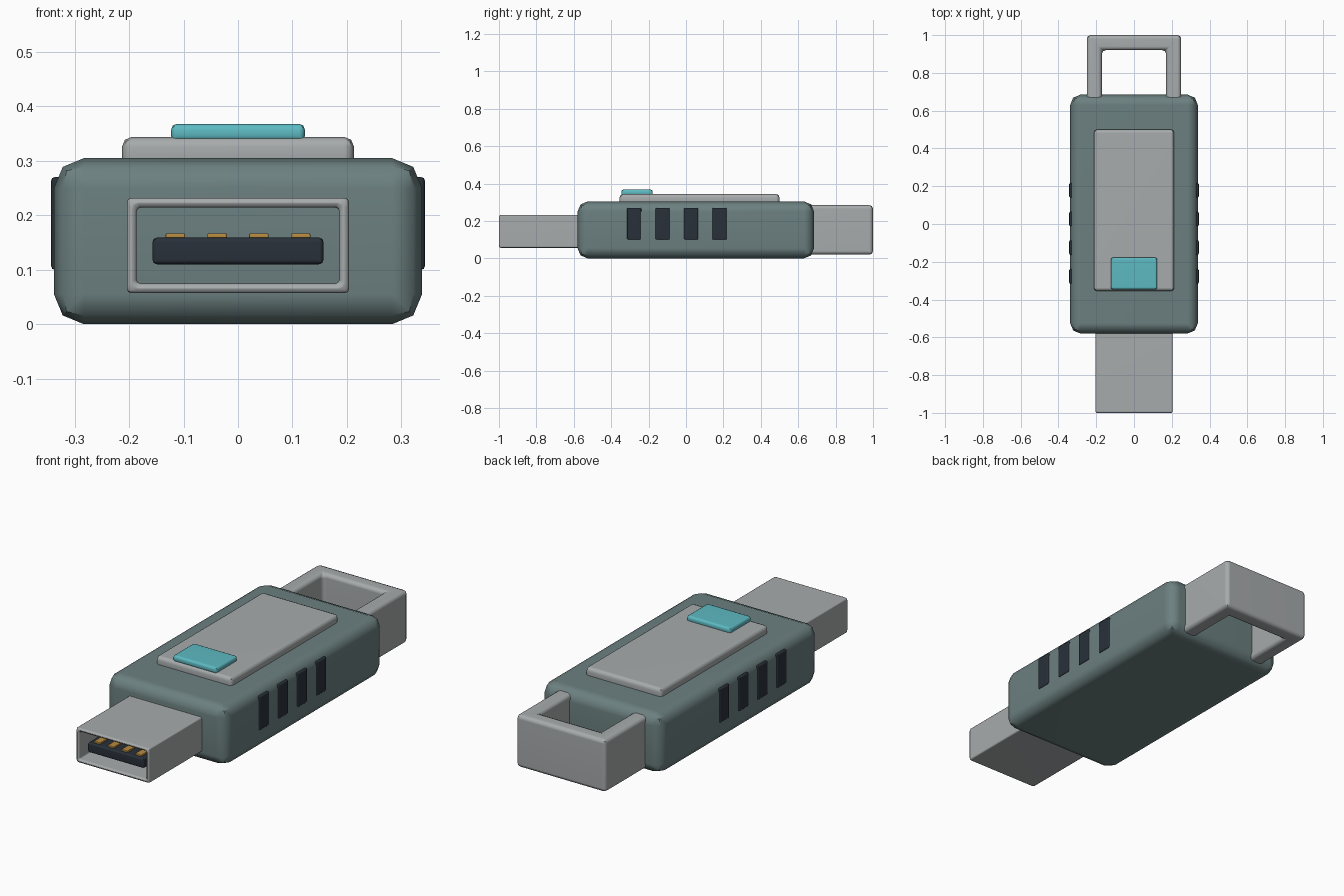
import bpy
import bmesh
from mathutils import Vector

default = bpy.data.objects.get("Cube")
if default:
    bpy.data.objects.remove(default, do_unlink=True)


def material(name, r, g, b):
    m = bpy.data.materials.new(name)
    m.use_nodes = True
    m.diffuse_color = (r, g, b, 1)
    m.node_tree.nodes["Principled BSDF"].inputs["Base Color"].default_value = (r, g, b, 1)
    return m


casing = material("grey green casing", 0.15, 0.215, 0.215)
metal = material("light grey metal", 0.39, 0.41, 0.415)
dark = material("dark slate plastic", 0.022, 0.03, 0.042)
gold = material("gold contact", 0.47, 0.25, 0.05)
teal = material("teal button", 0.11, 0.49, 0.54)


def finish(bm, name, mat, bevel, segments=2):
    """Round every edge, then make a smooth shaded object."""
    bmesh.ops.recalc_face_normals(bm, faces=bm.faces)
    bmesh.ops.bevel(bm, geom=bm.edges[:], offset=bevel, segments=segments,
                    profile=0.5, affect='EDGES', clamp_overlap=True)
    mesh = bpy.data.meshes.new(name)
    bm.to_mesh(mesh)
    bm.free()
    mesh.materials.append(mat)
    obj = bpy.data.objects.new(name, mesh)
    bpy.context.collection.objects.link(obj)
    bpy.ops.object.select_all(action='DESELECT')
    obj.select_set(True)
    bpy.context.view_layer.objects.active = obj
    bpy.ops.object.shade_smooth_by_angle(angle=0.8)
    obj.modifiers.new("flat_face_normals", 'WEIGHTED_NORMAL').keep_sharp = True
    return obj


def box_mesh(low, high):
    low, high = Vector(low), Vector(high)
    bm = bmesh.new()
    bmesh.ops.create_cube(bm, size=1)
    bmesh.ops.scale(bm, vec=high - low, verts=bm.verts)
    bmesh.ops.translate(bm, vec=(low + high) / 2, verts=bm.verts)
    return bm


def box(name, low, high, mat, bevel, segments=2):
    return finish(box_mesh(low, high), name, mat, bevel, segments)


# Main casing with raised top plate and button
box("casing", (-0.338, -0.58, 0), (0.338, 0.685, 0.305), casing, 0.055)
box("top_plate", (-0.213, -0.355, 0.28), (0.213, 0.5, 0.344), metal, 0.018)
box("slide_button", (-0.123, -0.346, 0.335), (0.123, -0.178, 0.368), teal, 0.011)

# Grip ribs on both sides
for side, sign in (("left", 1), ("right", -1)):
    for i in range(4):
        y = -0.277 + 0.152 * i
        xs = sorted((sign * 0.318, sign * 0.343))
        box(f"{side}_grip_{i + 1}", (xs[0], y - 0.038, 0.1), (xs[1], y + 0.038, 0.27),
            dark, 0.006)

# Connector shell: a block hollowed from its front face
bm = box_mesh((-0.204, -1, 0.057), (0.204, -0.5, 0.232))
front = min(bm.faces, key=lambda f: f.calc_center_median().y)
bmesh.ops.inset_region(bm, faces=[front], thickness=0.025)
pushed = bmesh.ops.extrude_face_region(bm, geom=[front])
bmesh.ops.translate(bm, vec=(0, 0.46, 0),
                    verts=[v for v in pushed["geom"] if isinstance(v, bmesh.types.BMVert)])
if front.is_valid:
    bmesh.ops.delete(bm, geom=[front], context='FACES_ONLY')
finish(bm, "connector_shell", metal, 0.008)

# Tongue and contacts inside the shell
box("connector_tongue", (-0.157, -0.975, 0.11), (0.157, -0.55, 0.159), dark, 0.008)
for i in range(4):
    x = -0.115 + 0.0767 * i
    box(f"contact_{i + 1}", (x - 0.018, -0.96, 0.152), (x + 0.018, -0.7, 0.167), gold, 0.003)

# Keyring loop: U-shaped outline extruded upward
outline = [(-0.25, 0.6), (-0.25, 1), (0.25, 1), (0.25, 0.6),
           (0.17, 0.6), (0.17, 0.92), (-0.17, 0.92), (-0.17, 0.6)]
bm = bmesh.new()
base = bm.faces.new([bm.verts.new((x, y, 0.02)) for x, y in outline])
raised = bmesh.ops.extrude_face_region(bm, geom=[base])
bmesh.ops.translate(bm, vec=(0, 0, 0.265),
                    verts=[v for v in raised["geom"] if isinstance(v, bmesh.types.BMVert)])
if not any(f.calc_center_median().z < 0.021 for f in bm.faces):
    bm.faces.new([v for v in bm.verts if v.co.z < 0.021])
finish(bm, "keyring_loop", metal, 0.02)
